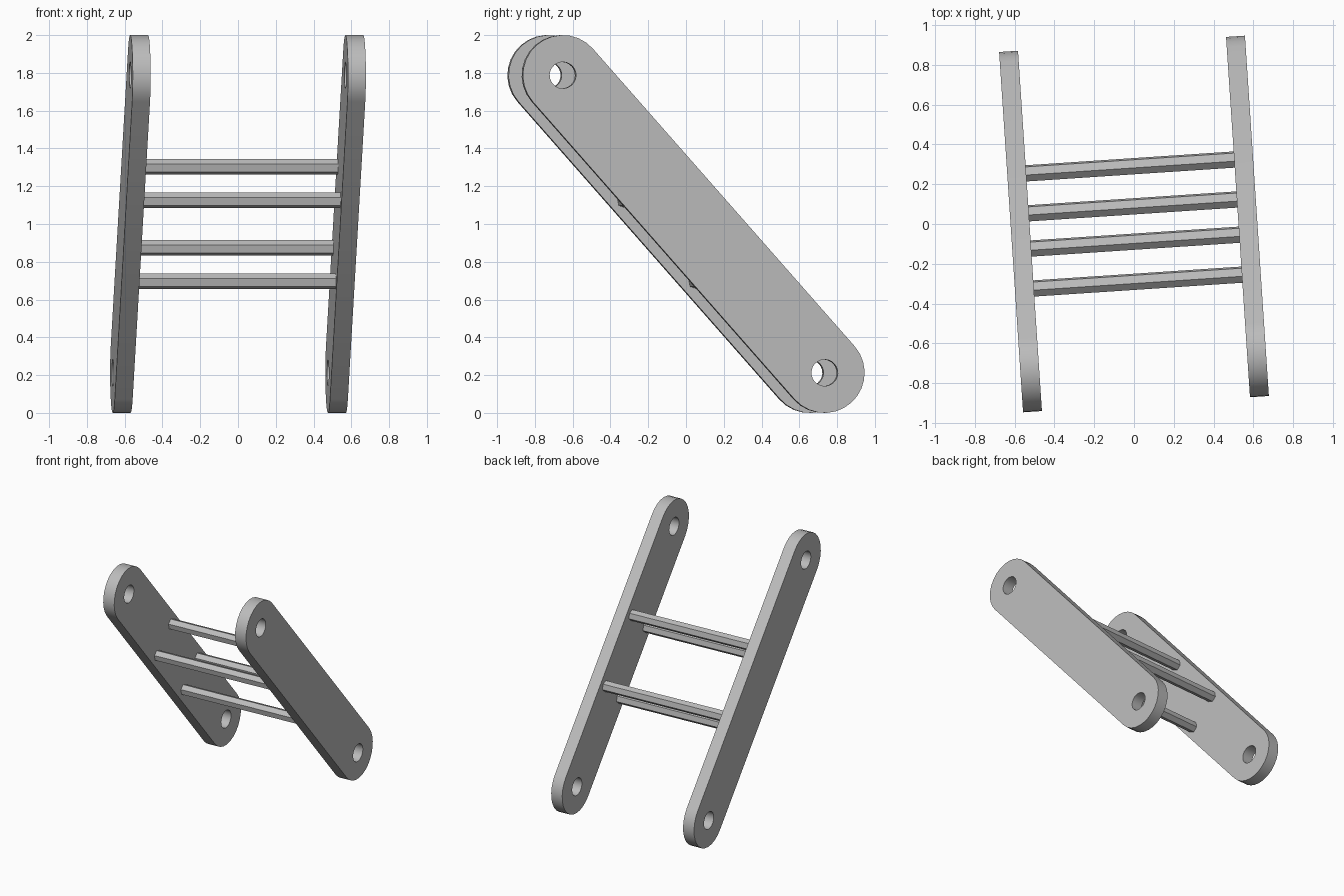
import bpy, bmesh, math
from mathutils import Matrix, Vector

cube = bpy.data.objects.get("Cube")
if cube:
    bpy.data.objects.remove(cube, do_unlink=True)

TILT = math.radians(48.6)     # slope of the arms
TURN = math.radians(3.8)      # turn about the vertical
HALF_LEN = 1.05               # arm centre to hole centre
END_R, HOLE_R = 0.2125, 0.07
GAP, THICK = 0.571, 0.095     # arm offset from centre, arm thickness
ROD_R, ROD_U, ROD_V = 0.043, 0.286, 0.134

# Shared frame: X runs down the arms, Y across them, Z from arm to arm
u = Vector((0, math.cos(TILT), -math.sin(TILT)))
v = Vector((0, math.sin(TILT), math.cos(TILT)))
basis = Matrix((u, v, u.cross(v))).transposed().to_4x4()
FRAME = Matrix.Translation((0, 0, 1)) @ Matrix.Rotation(TURN, 4, "Z") @ basis

steel = bpy.data.materials.new("grey metal")
steel.use_nodes = True
grey = (0.5, 0.5, 0.5, 1)
steel.diffuse_color = grey
steel.node_tree.nodes["Principled BSDF"].inputs["Base Color"].default_value = grey


def arc(cx, r, start, sweep, n):
    return [(cx + r * math.cos(start + sweep * i / n),
             r * math.sin(start + sweep * i / n)) for i in range(n + 1)]


def add_object(name, data, offset):
    obj = bpy.data.objects.new(name, data)
    data.materials.append(steel)
    bpy.context.collection.objects.link(obj)
    obj.matrix_world = FRAME @ Matrix.Translation(offset)
    return obj


def add_arm(name, side):
    # Rounded bar outline with a round hole at each end
    curve = bpy.data.curves.new(name, "CURVE")
    curve.dimensions, curve.fill_mode = "2D", "BOTH"
    curve.extrude = THICK / 2
    half = math.pi / 2
    loops = [arc(HALF_LEN, END_R, -half, math.pi, 14)
             + arc(-HALF_LEN, END_R, half, math.pi, 14)]
    loops += [arc(s * HALF_LEN, HOLE_R, 0, math.tau, 24)[:-1] for s in (-1, 1)]
    for pts in loops:
        spline = curve.splines.new("POLY")
        spline.points.add(len(pts) - 1)
        for p, (x, y) in zip(spline.points, pts):
            p.co = (x, y, 0, 1)
        spline.use_cyclic_u = True
    obj = add_object(name, curve, (0, 0, side * GAP))
    bpy.ops.object.select_all(action="DESELECT")
    obj.select_set(True)
    bpy.context.view_layer.objects.active = obj
    bpy.ops.object.convert(target="MESH")
    obj = bpy.context.object
    # Weld the caps to the walls and face everything outward
    bm = bmesh.new()
    bm.from_mesh(obj.data)
    bmesh.ops.remove_doubles(bm, verts=bm.verts, dist=0.0005)
    bmesh.ops.recalc_face_normals(bm, faces=bm.faces)
    bm.to_mesh(obj.data)
    bm.free()
    bpy.ops.object.shade_smooth_by_angle(angle=math.radians(35))


def add_rod(name, x, y):
    # Six-sided bar between the inner faces of the arms
    mesh = bpy.data.meshes.new(name)
    bm = bmesh.new()
    bmesh.ops.create_cone(bm, cap_ends=True, segments=6, radius1=ROD_R,
                          radius2=ROD_R, depth=2 * GAP - THICK)
    bm.to_mesh(mesh)
    bm.free()
    add_object(name, mesh, (x, y, 0))


add_arm("left_arm", 1)
add_arm("right_arm", -1)
for end, su in (("upper", -1), ("lower", 1)):
    for edge, sv in (("front", -1), ("back", 1)):
        add_rod(f"{end}_{edge}_rod", su * ROD_U, sv * ROD_V)
